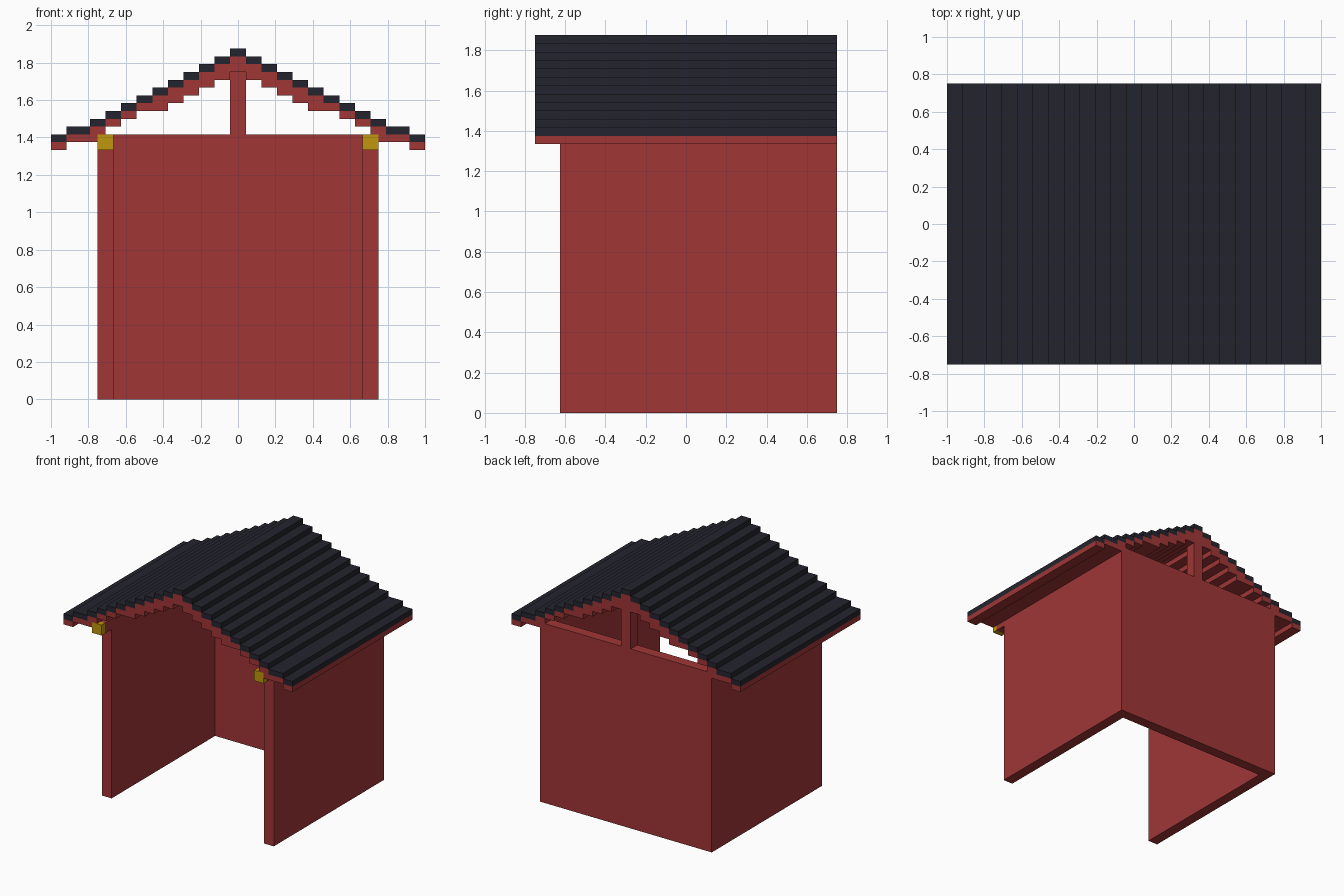
import bpy, bmesh

if "Cube" in bpy.data.objects:
    bpy.data.objects.remove(bpy.data.objects["Cube"])

V = 1 / 12      # block width
H = V / 2       # roof step height


def material(name, rgb):
    m = bpy.data.materials.new(name)
    lin = [((c / 255 + 0.055) / 1.055) ** 2.4 if c > 10 else c / 255 / 12.92 for c in rgb]
    m.diffuse_color = (*lin, 1)
    m.use_nodes = True
    m.node_tree.nodes["Principled BSDF"].inputs["Base Color"].default_value = m.diffuse_color
    return m


RED = material("barn red", (160, 54, 54))
DARK = material("dark slate", (36, 36, 46))
GOLD = material("gold", (192, 150, 14))


def boxes(name, mat, items):
    """One object made of boxes given as (x0, x1, y0, y1, z0, z1)."""
    bm = bmesh.new()
    for x0, x1, y0, y1, z0, z1 in items:
        verts = bmesh.ops.create_cube(bm, size=1)["verts"]
        for v in verts:
            v.co = (x0 if v.co.x < 0 else x1,
                    y0 if v.co.y < 0 else y1,
                    z0 if v.co.z < 0 else z1)
    me = bpy.data.meshes.new(name)
    bm.to_mesh(me)
    bm.free()
    me.materials.append(mat)
    ob = bpy.data.objects.new(name, me)
    bpy.context.collection.objects.link(ob)
    return ob


def both(x0, x1, *rest):
    """The same box on the right and on the left."""
    return [(x0, x1, *rest), (-x1, -x0, *rest)]


WALL_TOP = 17 * V
IN, OUT = 0.75 - V, 0.75

# walls: two sides and a back
boxes("side_walls", RED, both(IN, OUT, -0.625, 0.75, 0, WALL_TOP))
boxes("back_wall", RED, [(-IN, IN, IN, 0.75, 0, WALL_TOP)])

# beam ends in front of the side walls, with gold caps
boxes("beam_ends", RED, both(IN, OUT, -0.75 + H, -0.625, WALL_TOP - V, WALL_TOP))
boxes("beam_caps", GOLD, both(IN, OUT, -0.75, -0.75 + H, WALL_TOP - V, WALL_TOP))

# post in the back gable
boxes("gable_post", RED, [(-H, H, IN, 0.75, WALL_TOP, 1.75)])

# stepped roof: dark tiles over red boards
tiles = [(-H, H, -0.75, 0.75, 1.875 - H, 1.875)]
boards = [(-H, H, -0.75, 0.75, 1.75, 1.875 - H)]
for k in range(1, 12):
    x0 = H + (k - 1) * V
    x1 = x0 + V
    if k == 10:
        x1 = 11 * V
    elif k == 11:
        x0, x1 = 11 * V, 1.0
    top = 1.875 - k * H
    layers = 2 if k <= 5 else 1         # boards are doubled near the ridge
    tiles += both(x0, x1, -0.75, 0.75, top - H, top)
    # the board over the wall starts at the wall's outer face
    boards += both(x0, x1, -0.75, 0.75, top - H - layers * H, top - H)
boxes("roof_tiles", DARK, tiles)
boxes("roof_boards", RED, boards)

# short infill between eave boards and walls
boxes("eave_infill", RED, both(0.75, 0.75 + H, -0.75, 0.75, WALL_TOP - H, WALL_TOP))
